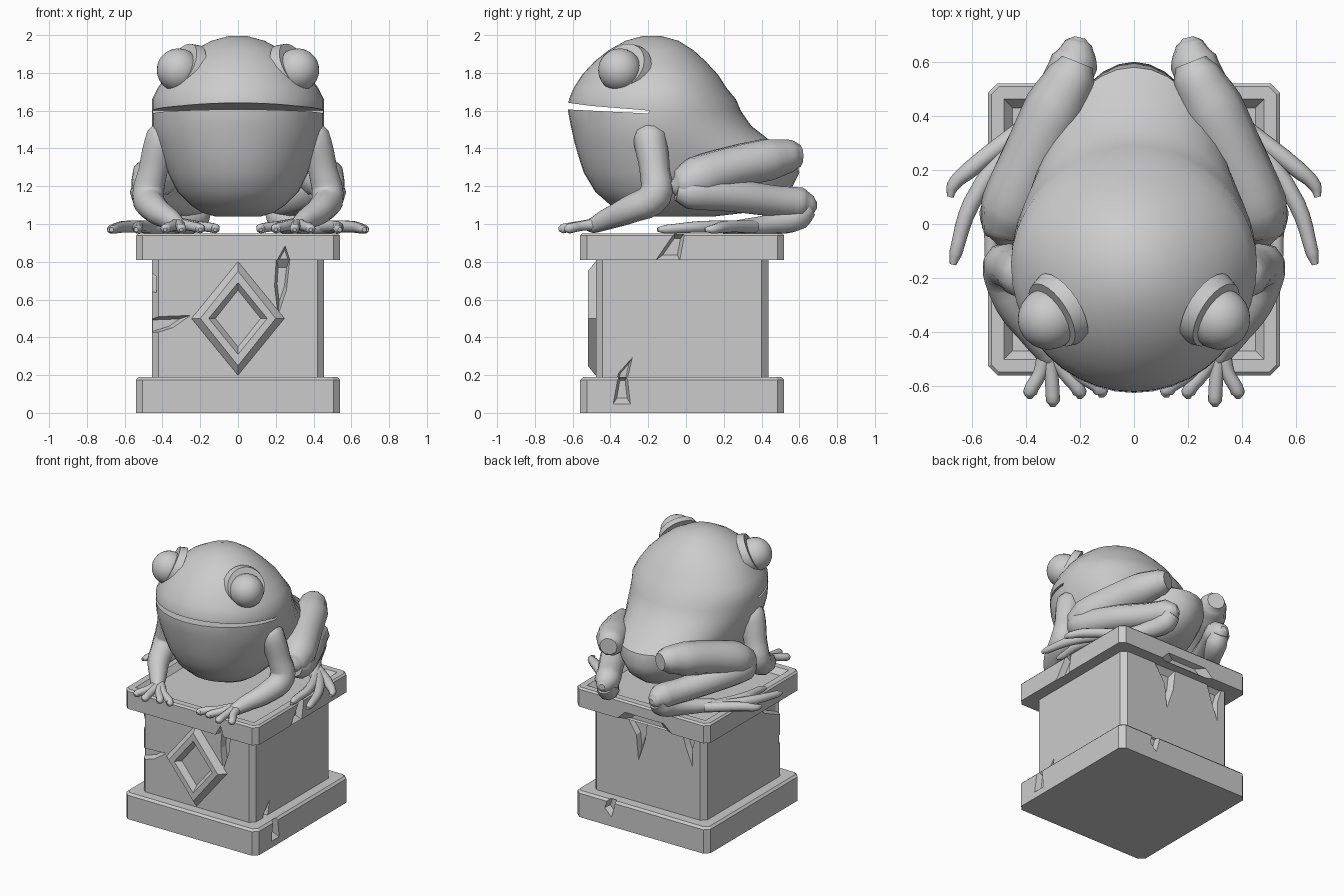
import bpy, bmesh, math
from mathutils import Vector

cube = bpy.data.objects.get("Cube")
if cube:
    bpy.data.objects.remove(cube, do_unlink=True)

stone = bpy.data.materials.new("grey_stone")
stone.use_nodes = True
stone.diffuse_color = (0.6, 0.6, 0.6, 1)
stone.node_tree.nodes["Principled BSDF"].inputs["Base Color"].default_value = (0.6, 0.6, 0.6, 1)


def select(ob):
    bpy.ops.object.select_all(action='DESELECT')
    ob.select_set(True)
    bpy.context.view_layer.objects.active = ob


def finish(name, bm):
    bmesh.ops.recalc_face_normals(bm, faces=bm.faces)
    me = bpy.data.meshes.new(name)
    bm.to_mesh(me)
    bm.free()
    ob = bpy.data.objects.new(name, me)
    bpy.context.collection.objects.link(ob)
    me.materials.append(stone)
    return ob


def smooth(ob, angle=40):
    select(ob)
    bpy.ops.object.shade_smooth_by_angle(angle=math.radians(angle))


def mirror(ob):
    select(ob)
    ob.modifiers.new("mirror", 'MIRROR').use_mirror_merge = False
    bpy.ops.object.modifier_apply(modifier="mirror")


def cut(ob, cutter):
    select(ob)
    mod = ob.modifiers.new("cut", 'BOOLEAN')
    mod.operation, mod.solver, mod.object = 'DIFFERENCE', 'EXACT', cutter
    bpy.ops.object.modifier_apply(modifier="cut")
    bpy.data.objects.remove(cutter, do_unlink=True)


def bridge(bm, a, b):
    for i in range(len(a)):
        j = (i + 1) % len(a)
        bm.faces.new((a[i], a[j], b[j], b[i]))


# ---- pedestal ----
MID_Y = -0.02


def block(name, half, z0, z1, rim=0.0, recess=False):
    bm = bmesh.new()
    bmesh.ops.create_cube(bm, size=1)
    for v in bm.verts:
        v.co = (v.co.x * 2 * half, v.co.y * 2 * half + MID_Y, z0 + (v.co.z + 0.5) * (z1 - z0))
    posts = [e for e in bm.edges if abs(e.verts[0].co.z - e.verts[1].co.z) > 0.01]
    bmesh.ops.bevel(bm, geom=posts, offset=0.035, segments=1, affect='EDGES')
    if rim:
        top = [e for e in bm.edges if all(v.co.z > z1 - 0.001 for v in e.verts)]
        bmesh.ops.bevel(bm, geom=top, offset=rim, segments=1, affect='EDGES')
    if recess:
        lid = max(bm.faces, key=lambda f: f.calc_center_median().z)
        bmesh.ops.inset_individual(bm, faces=[lid], thickness=0.05)
        bmesh.ops.inset_individual(bm, faces=[lid], thickness=0.035, depth=-0.04)
    return finish(name, bm)


def chip(ob, side, wall, pts, depth=0.04):
    """Carve a tapering crack; pts are (across, z) on the wall of the given side."""
    axis, sign = side
    bm = bmesh.new()
    cu = sum(p[0] for p in pts) / len(pts)
    cz = sum(p[1] for p in pts) / len(pts)
    rings = []
    for off, k in ((0.01, 1.0), (-depth, 0.55)):
        ring = []
        for u, z in pts:
            u, z = cu + (u - cu) * k, cz + (z - cz) * k
            w = sign * (wall + off) + (MID_Y if axis == 'y' else 0)
            ring.append(bm.verts.new((w, u, z) if axis == 'x' else (u, w, z)))
        rings.append(ring)
    bridge(bm, *rings)
    for ring in rings:
        bm.faces.new(ring)
    bmesh.ops.triangulate(bm, faces=bm.faces)
    cut(ob, finish("cutter", bm))


RIGHT, LEFT, FRONT, BACK = ('x', 1), ('x', -1), ('y', -1), ('y', 1)
base = block("pedestal_base", 0.54, 0, 0.19, rim=0.015)
shaft = block("pedestal_shaft", 0.456, 0.18, 0.82)
cap = block("pedestal_cap", 0.54, 0.81, 0.95, rim=0.012, recess=True)

chip(shaft, RIGHT, 0.456, [(-.16, .83), (-.04, .52), (-.11, .33), (.08, .44), (-.03, .77), (0, .83)])
chip(shaft, RIGHT, 0.456, [(-.37, .17), (-.36, .21), (-.28, .3), (-.31, .17)])
chip(shaft, FRONT, 0.456, [(.2, .83), (.19, .67), (.21, .5), (.26, .65), (.28, .83)])
chip(shaft, FRONT, 0.456, [(-.5, .51), (-.24, .52), (-.34, .45), (-.5, .4)], 0.05)
chip(shaft, LEFT, 0.456, [(-.52, .72), (-.1, .85), (-.25, .72), (-.52, .6)])
chip(shaft, BACK, 0.456, [(.2, .83), (.1, .68), (.08, .48), (.02, .66), (0, .83)])
chip(shaft, BACK, 0.456, [(-.26, .83), (-.3, .7), (-.36, .55), (-.36, .7), (-.4, .83)])
chip(cap, RIGHT, 0.54, [(-.17, .8), (-.06, .96), (0, .96), (-.03, .8)])
chip(cap, FRONT, 0.54, [(.2, .8), (.25, .89), (.28, .8)])
chip(cap, BACK, 0.54, [(.22, .8), (.15, .87), (-.2, .87), (-.28, .8)])
chip(base, RIGHT, 0.54, [(-.39, .04), (-.36, .21), (-.31, .21), (-.29, .04)])
chip(base, BACK, 0.54, [(.3, .12), (.27, .21), (.2, .21), (.24, .06)])

# diamond frame on the front
bm = bmesh.new()
rings = []
for w, h, y in ((.25, .305, -.46), (.245, .3, -.48), (.2, .25, -.52), (.155, .19, -.52), (.12, .15, -.48)):
    rings.append([bm.verts.new((w * c, y, .5 + h * s)) for c, s in ((1, 0), (0, 1), (-1, 0), (0, -1))])
for a, b in zip(rings, rings[1:]):
    bridge(bm, a, b)
bm.faces.new(rings[-1])
bm.faces.new(rings[0])
finish("diamond_ornament", bm)

# ---- frog body: stacked oval slices (z, front y, back y, half width) ----
slices = [(1.04, -.2, .15, .12), (1.06, -.31, .32, .19), (1.1, -.4, .46, .25), (1.17, -.48, .55, .32),
          (1.27, -.54, .6, .37), (1.36, -.57, .58, .405), (1.43, -.59, .46, .43), (1.52, -.61, .345, .455),
          (1.6, -.625, .29, .455), (1.66, -.62, .265, .455), (1.72, -.595, .215, .425), (1.79, -.55, .17, .375),
          (1.86, -.485, .105, .31), (1.92, -.41, .04, .235), (1.97, -.32, -.04, .14), (1.995, -.23, -.13, .05)]
bm = bmesh.new()
N = 40
rings = []
for z, front, back, w in slices:
    mid = -0.15 if z < 1.85 else (front + back) / 2
    ring = []
    for i in range(N):
        a = 2 * math.pi * i / N
        reach = (back if math.sin(a) > 0 else front) - mid
        ring.append(bm.verts.new((w * math.cos(a), mid + reach * abs(math.sin(a)), z)))
    rings.append(ring)
for a, b in zip(rings, rings[1:]):
    bridge(bm, a, b)
bm.faces.new(rings[0])
bm.faces.new(rings[-1])
body = finish("frog_body", bm)

# mouth: a thin wedge cut
bm = bmesh.new()
ends = [[bm.verts.new((x, y, z)) for y, z in ((-.8, 1.615), (-.2, 1.585), (-.19, 1.6), (-.5, 1.625), (-.8, 1.665))]
        for x in (-.7, .7)]
bridge(bm, *ends)
for end in ends:
    bm.faces.new(end)
cut(body, finish("cutter", bm))
smooth(body)

# ---- eyes and lids ----
gaze = Vector((0.76, -0.48, 0.44)).normalized()
turn = gaze.to_track_quat('Z', 'Y').to_matrix().to_4x4()


def eye_part(name, centre, bm):
    bm.transform(turn)
    bmesh.ops.translate(bm, vec=centre, verts=bm.verts)
    ob = finish(name, bm)
    mirror(ob)
    smooth(ob)


bm = bmesh.new()
bmesh.ops.create_uvsphere(bm, u_segments=24, v_segments=14, radius=0.115)
eye_part("eyeballs", Vector((.315, -.35, 1.815)), bm)
bm = bmesh.new()
bmesh.ops.create_cone(bm, cap_ends=True, segments=24, radius1=0.148, radius2=0.132, depth=0.05)
eye_part("eyelids", Vector((.285, -.325, 1.825)), bm)


# ---- limbs: tapering tubes (x, y, z, radius), mirrored ----
def limb(name, pts):
    cu = bpy.data.curves.new(name, 'CURVE')
    cu.dimensions = '3D'
    cu.bevel_depth, cu.bevel_resolution = 1.0, 3
    cu.resolution_u, cu.use_fill_caps = 4, True
    sp = cu.splines.new('BEZIER')
    sp.bezier_points.add(len(pts) - 1)
    for bp, (x, y, z, r) in zip(sp.bezier_points, pts):
        bp.co, bp.radius = (x, y, z), r
        bp.handle_left_type = bp.handle_right_type = 'AUTO'
    ob = bpy.data.objects.new(name, cu)
    bpy.context.collection.objects.link(ob)
    select(ob)
    bpy.ops.object.convert(target='MESH')
    ob = bpy.context.object
    ob.data.materials.clear()
    ob.data.materials.append(stone)
    mirror(ob)
    smooth(ob, 50)


limb("front_legs", [(.38, -.19, 1.5, .07), (.40, -.19, 1.46, .09), (.45, -.165, 1.28, .08), (.475, -.165, 1.15, .088),
                    (.44, -.29, 1.08, .075), (.35, -.43, 1.02, .055), (.31, -.5, .99, .04), (.3, -.53, .985, .02)])
for i, (x, y) in enumerate(((.12, -.64), (.2, -.645), (.3, -.675), (.385, -.645))):
    limb(f"fingers_{i + 1}", [(.32, -.45, 1.0, .035), ((x + .31) / 2, (y - .46) / 2, .99, .026),
                              (x, y + .02, .975, .026), (x, y, .97, .01)])

limb("thighs", [(.21, .6, 1.36, .06), (.23, .55, 1.36, .09), (.29, .43, 1.34, .115), (.37, .25, 1.3, .115),
                (.45, .06, 1.24, .12), (.475, -.03, 1.2, .09), (.48, -.075, 1.19, .03)])
limb("shins", [(.49, -.05, 1.18, .06), (.48, .02, 1.17, .095), (.4, .25, 1.15, .09), (.28, .48, 1.12, .085),
               (.22, .6, 1.11, .088), (.205, .67, 1.1, .05), (.2, .69, 1.1, .02)])
limb("hind_feet", [(.21, .64, 1.09, .06), (.22, .59, 1.04, .075), (.3, .45, 1.0, .055), (.4, .32, .985, .045),
                   (.5, .2, .98, .03), (.52, .17, .98, .01)])
for i, (x, y) in enumerate(((.68, .1), (.67, -.15), (.54, -.15))):
    limb(f"toes_{i + 1}", [(.4, .36, .985, .035), (x * .6 + .2, y * .5 + .15, .985, .032),
                           (x - .01, y + .04, .972, .024), (x, y, .97, .012)])
